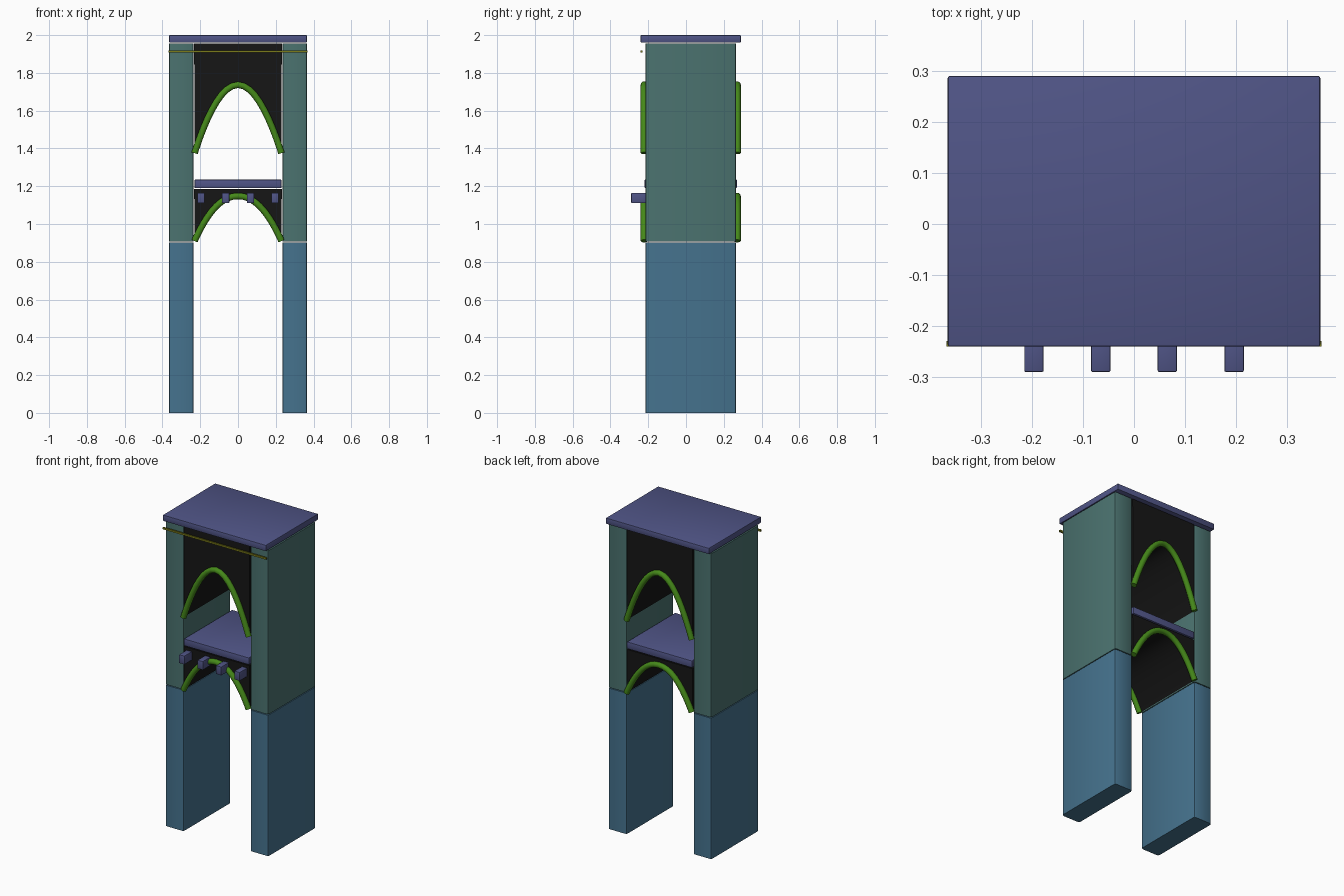
import bpy, bmesh, math

if "Cube" in bpy.data.objects:
    bpy.data.objects.remove(bpy.data.objects["Cube"])

Y0, Y1 = -0.215, 0.265          # front and back faces of the masonry
YM = (Y0 + Y1) / 2


def material(name, rgb):
    m = bpy.data.materials.new(name)
    m.diffuse_color = (*rgb, 1)
    m.use_nodes = True
    m.node_tree.nodes["Principled BSDF"].inputs["Base Color"].default_value = m.diffuse_color
    return m


LOWER = material("lower_stone", (0.06, 0.17, 0.27))
UPPER = material("upper_stone", (0.07, 0.17, 0.16))
SLAB = material("slab_blue", (0.08, 0.09, 0.24))
DARK = material("dark_wall", (0.008, 0.008, 0.008))
TRIM = material("green_trim", (0.06, 0.25, 0.01))
GOLD = material("gold_strip", (0.2, 0.2, 0.01))


def finish(name, bm, mat):
    bmesh.ops.recalc_face_normals(bm, faces=bm.faces)
    me = bpy.data.meshes.new(name)
    bm.to_mesh(me)
    bm.free()
    ob = bpy.data.objects.new(name, me)
    bpy.context.collection.objects.link(ob)
    me.materials.append(mat)
    bpy.context.view_layer.objects.active = ob
    ob.select_set(True)
    bpy.ops.object.shade_smooth_by_angle(angle=math.radians(35))
    ob.select_set(False)
    return ob


def box(name, x, y, z, mat, bevel=0.0, vertical_only=False):
    bm = bmesh.new()
    bmesh.ops.create_cube(bm, size=1)
    for v in bm.verts:
        v.co = [a + (b - a) * (c + 0.5) for (a, b), c in zip((x, y, z), v.co)]
    if bevel:
        edges = [e for e in bm.edges if not vertical_only
                 or abs(e.verts[0].co.z - e.verts[1].co.z) > 0.1]
        bmesh.ops.bevel(bm, geom=edges, offset=bevel, segments=2,
                        profile=0.5, affect='EDGES')
    return finish(name, bm, mat)


def arch_points(base, apex, power, w=0.23, n=24):
    pts = []
    for i in range(n + 1):
        s = math.sin(math.pi * (i / n - 0.5))
        pts.append((w * s, base + (apex - base) * (1 - abs(s) ** power)))
    return pts


def arch_wall(name, pts, top):
    bm = bmesh.new()
    outline = pts + [(0.232, top), (-0.232, top)]
    face = bm.faces.new([bm.verts.new((x, Y0, z)) for x, z in outline])
    ext = bmesh.ops.extrude_face_region(bm, geom=[face])
    moved = [g for g in ext["geom"] if isinstance(g, bmesh.types.BMVert)]
    bmesh.ops.translate(bm, verts=moved, vec=(0, Y1 - Y0, 0))
    finish(name, bm, DARK)


def arch_trim(name, pts, y):
    cu = bpy.data.curves.new(name, 'CURVE')
    cu.dimensions = '3D'
    cu.bevel_depth = 0.018
    cu.bevel_resolution = 3
    cu.use_fill_caps = True
    sp = cu.splines.new('POLY')
    sp.points.add(len(pts) - 1)
    for p, (x, z) in zip(sp.points, pts):
        p.co = (x, y, z, 1)
    cu.materials.append(TRIM)
    sp.use_smooth = True
    bpy.context.collection.objects.link(bpy.data.objects.new(name, cu))


# piers: a lower and an upper block on each side
for side, label in ((-1, "left"), (1, "right")):
    xs = sorted((side * 0.235, side * 0.365))
    box(f"lower_pier_{label}", xs, (Y0, Y1), (0, 0.902), LOWER, 0.012, True)
    box(f"upper_pier_{label}", xs, (Y0, Y1), (0.907, 1.955), UPPER, 0.012, True)

# arched walls with round mouldings front and back
for label, base, apex, power, top in (("lower", 0.91, 1.148, 2.15, 1.184),
                                      ("upper", 1.375, 1.737, 1.97, 1.956)):
    pts = arch_points(base, apex, power)
    arch_wall(f"{label}_arch_wall", pts, top)
    arch_trim(f"{label}_arch_trim_front", pts, YM - 0.247)
    arch_trim(f"{label}_arch_trim_back", pts, YM + 0.247)

# balcony floor and roof slab
box("balcony_floor", (-0.23, 0.23), (Y0 - 0.004, Y1 + 0.004), (1.19, 1.235), SLAB, 0.004)
box("roof_slab", (-0.365, 0.365), (-0.24, 0.29), (1.961, 2.0), SLAB, 0.004)

# thin strip under the roof edge
box("roof_strip", (-0.367, 0.367), (-0.24, -0.229), (1.908, 1.919), GOLD)

# projecting beam ends
for i in range(4):
    x = -0.196 + i * 0.1307
    box(f"beam_end_{i + 1}", (x - 0.019, x + 0.019), (-0.29, -0.20),
        (1.11, 1.165), SLAB, 0.003)
